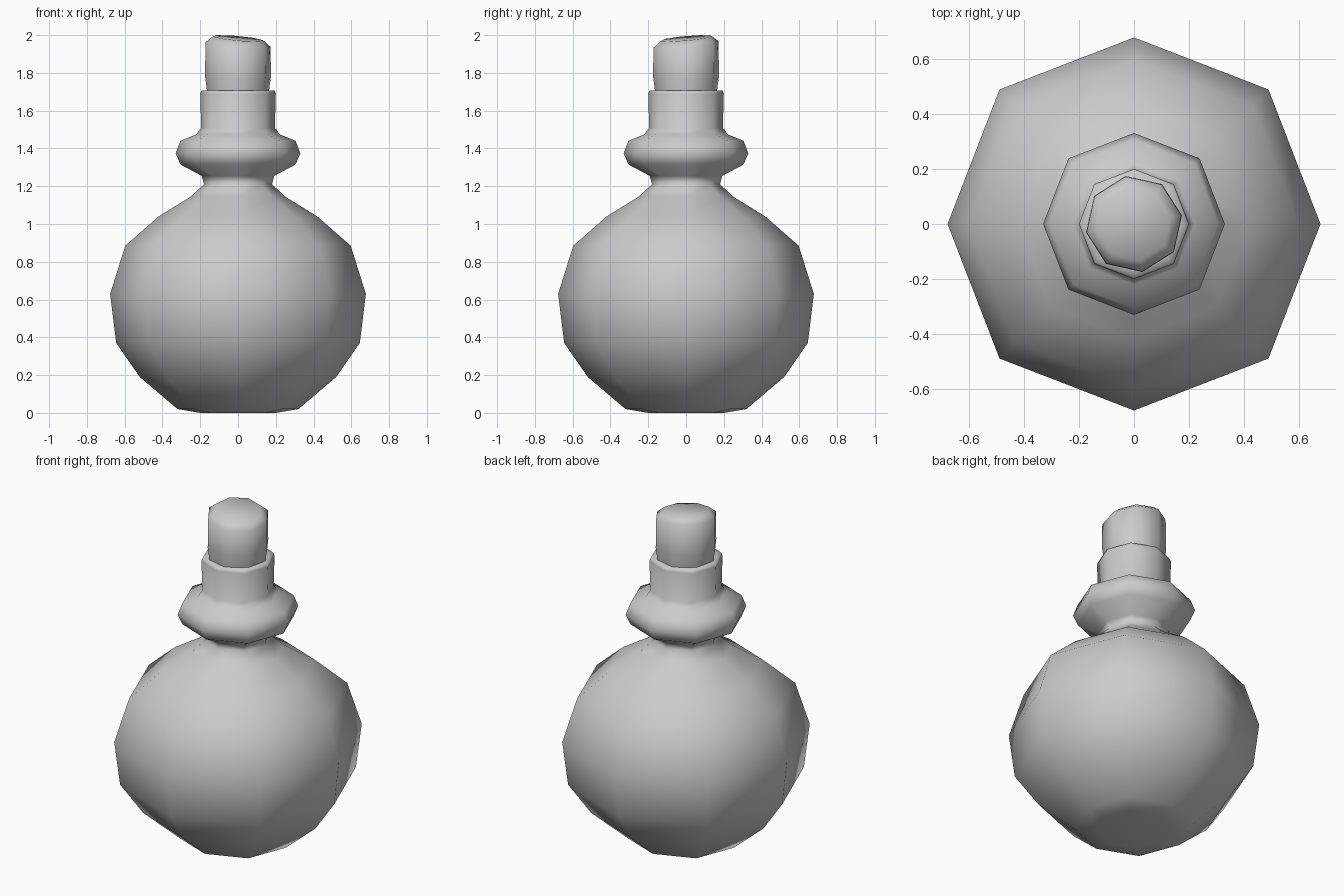
import bpy, bmesh
from math import sin, cos, pi, radians

if "Cube" in bpy.data.objects:
    bpy.data.objects.remove(bpy.data.objects["Cube"])

SIDES = 8


def lathe(name, profile, turn=0.0, diag=1.0, tilt=None):
    """Revolve (radius, z) points into a capped eight-sided solid."""
    bm = bmesh.new()
    rings = []
    for r, z in profile:
        ring = []
        for i in range(SIDES):
            a = turn + 2 * pi * i / SIDES
            k = r * (diag if i % 2 else 1.0)
            x, y = k * cos(a), k * sin(a)
            ring.append(bm.verts.new((x, y, z + (tilt(x, y, z) if tilt else 0))))
        rings.append(ring)
    for low, high in zip(rings, rings[1:]):
        for i in range(SIDES):
            j = (i + 1) % SIDES
            bm.faces.new((low[i], low[j], high[j], high[i]))
    bm.faces.new(rings[0][::-1])
    bm.faces.new(rings[-1])
    bmesh.ops.recalc_face_normals(bm, faces=bm.faces)
    mesh = bpy.data.meshes.new(name)
    bm.to_mesh(mesh)
    bm.free()
    for p in mesh.polygons:
        p.use_smooth = True
    ob = bpy.data.objects.new(name, mesh)
    bpy.context.collection.objects.link(ob)
    return ob


# Round flask with pinched neck, bulging collar and straight lip
lathe("flask", [
    (0.20, 0.00), (0.32, 0.02), (0.52, 0.19), (0.645, 0.37), (0.677, 0.63),
    (0.597, 0.885), (0.42, 1.04), (0.25, 1.145), (0.18, 1.21), (0.192, 1.255),
    (0.305, 1.315), (0.33, 1.375), (0.305, 1.44), (0.22, 1.475),
    (0.195, 1.51), (0.20, 1.69), (0.193, 1.708), (0.15, 1.705)], diag=1.02)

# Slightly twisted stopper with a slanted, chamfered top
lathe("cork", [(0.16, 1.62), (0.168, 1.715), (0.177, 1.78), (0.175, 1.95), (0.135, 1.983)],
      turn=radians(10),
      tilt=lambda x, y, z: (0.09 * y - 0.09 * x) if z > 1.9 else 0)
